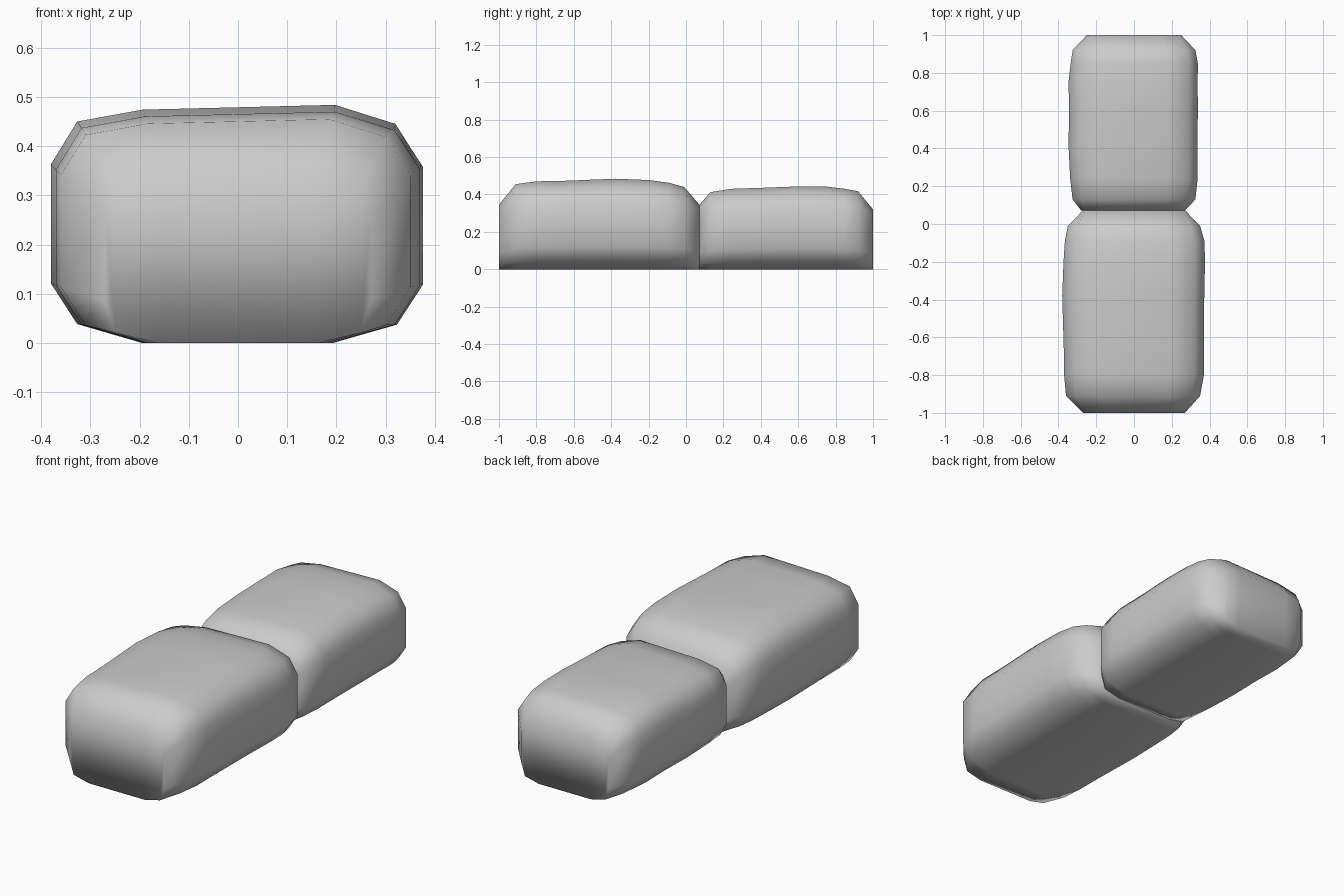
import bpy, bmesh

if "Cube" in bpy.data.objects:
    bpy.data.objects.remove(bpy.data.objects["Cube"])

stone = bpy.data.materials.new("plain grey")
stone.diffuse_color = (0.6, 0.6, 0.6, 1)
stone.use_nodes = True
stone.node_tree.nodes["Principled BSDF"].inputs["Base Color"].default_value = stone.diffuse_color

# Rounded 12-sided cross-section: x as part of half width, z as part of height
SECTION = [(-.51, 0), (.51, 0), (.86, .08), (1, .25), (1, .75), (.86, .92), (.53, 1),
           (-.51, .98), (-.86, .93), (-1, .75), (-1, .25), (-.86, .08)]
# Squarer outline for the flat ends
END = [(-.6, 0), (.6, 0), (.92, .06), (1, .25), (1, .75), (.94, .93), (.6, 1),
       (-.6, 1), (-.94, .93), (-1, .75), (-1, .25), (-.92, .06)]


def block(name, stations):
    """Loft the section through (y, left half width, right half width, height)."""
    bm = bmesh.new()
    rings = []
    for i, (y, left, right, h) in enumerate(stations):
        prof = END if i in (0, len(stations) - 1) else SECTION
        rings.append([bm.verts.new((x * (right if x > 0 else left), y, z * h)) for x, z in prof])
    for a, b in zip(rings, rings[1:]):
        for i in range(12):
            j = (i + 1) % 12
            bm.faces.new((a[i], a[j], b[j], b[i]))
    # End caps as strips of quads
    for r in (rings[0], rings[-1]):
        for a, b, c, d in ((0, 1, 6, 7), (1, 2, 5, 6), (2, 3, 4, 5),
                           (0, 7, 8, 11), (11, 8, 9, 10)):
            bm.faces.new((r[a], r[b], r[c], r[d]))
    bmesh.ops.recalc_face_normals(bm, faces=bm.faces)
    for f in bm.faces:
        f.smooth = True
    me = bpy.data.meshes.new(name)
    bm.to_mesh(me)
    bm.free()
    me.materials.append(stone)
    bpy.context.collection.objects.link(bpy.data.objects.new(name, me))


# Larger front block
block("front_block", [
    (-1.0, .27, .27, .345), (-.91, .36, .35, .455), (-.80, .37, .37, .47),
    (-.65, .372, .37, .473), (-.38, .38, .372, .484), (-.20, .373, .376, .477),
    (-.09, .366, .373, .462), (-.01, .35, .35, .44), (.072, .27, .27, .345)])

# Smaller back block
block("back_block", [
    (.072, .28, .27, .345), (.13, .325, .325, .412), (.24, .338, .337, .43),
    (.42, .347, .336, .436), (.60, .343, .338, .443), (.75, .347, .337, .442),
    (.85, .335, .338, .43), (.92, .325, .325, .417), (1.0, .25, .25, .32)])
